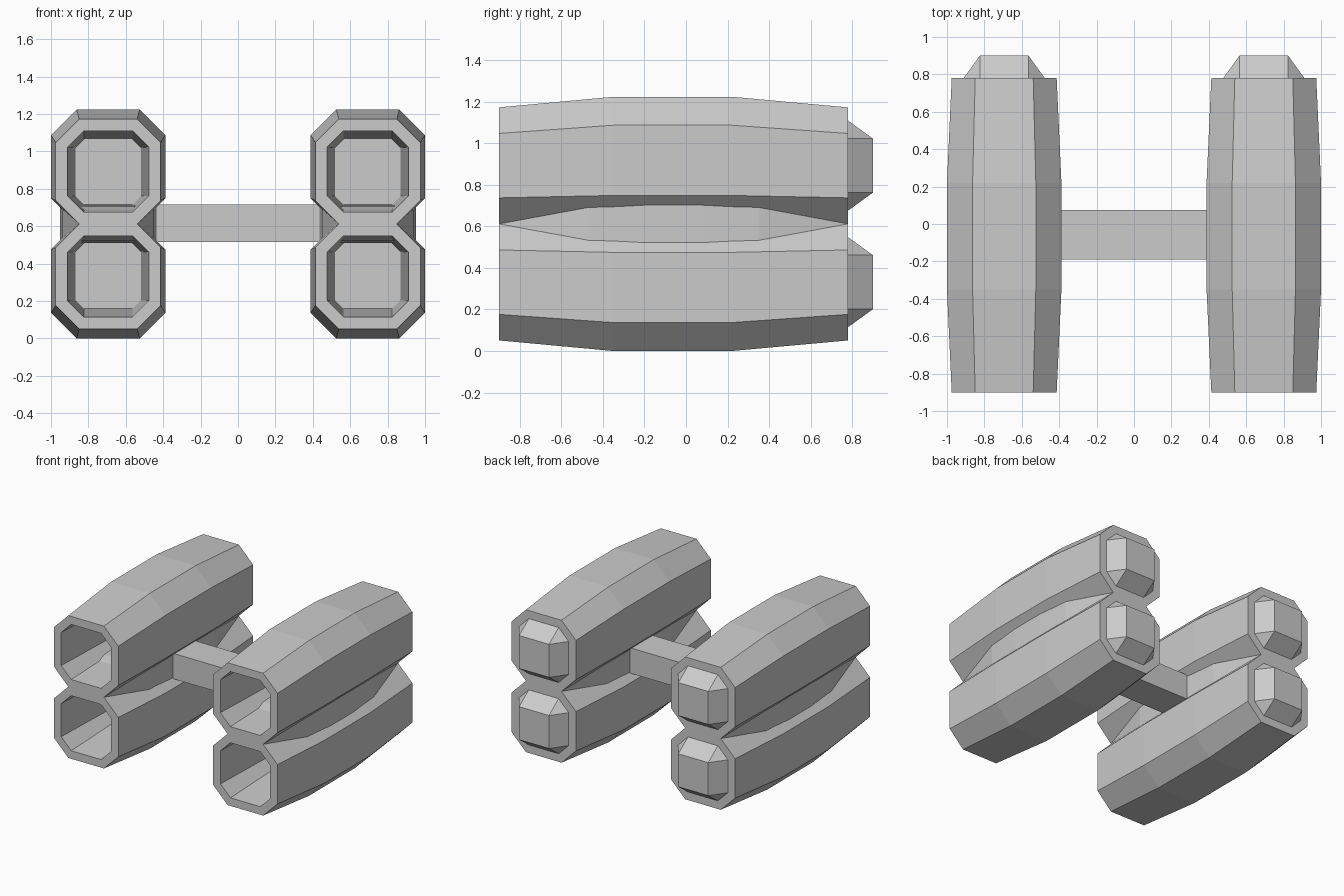
import bpy, bmesh

if "Cube" in bpy.data.objects:
    bpy.data.objects.remove(bpy.data.objects["Cube"])

CX, CZ = 0.694, 0.612   # centre of each barrel pair


def ring(bm, y, R, c, x0, z0):
    """Chamfered-square ring: half size R, half flat length c."""
    pts = [(c, R), (R, c), (R, -c), (c, -R), (-c, -R), (-R, -c), (-R, c), (-c, R)]
    return [bm.verts.new((x0 + x, y, z0 + z)) for x, z in pts]


def finish(bm, name):
    bmesh.ops.remove_doubles(bm, verts=bm.verts, dist=0.0005)
    bmesh.ops.recalc_face_normals(bm, faces=bm.faces)
    me = bpy.data.meshes.new(name)
    bm.to_mesh(me)
    bm.free()
    ob = bpy.data.objects.new(name, me)
    bpy.context.collection.objects.link(ob)
    return ob


def barrel(name, sx, sz):
    """Hollow octagonal barrel: bore, rim, bowed body, tail plug."""
    bm = bmesh.new()
    # y, half size, half flat, z offset from pair centre
    rows = [(0.30, 0.175, 0.130, 0.278), (-0.90, 0.217, 0.130, 0.2805),
            (-0.90, 0.2805, 0.155, 0.2805), (-0.35, 0.306, 0.169, 0.306),
            (0.22, 0.306, 0.169, 0.306), (0.78, 0.2805, 0.155, 0.2805),
            (0.78, 0.217, 0.130, 0.2805), (0.90, 0.130, 0.130, 0.2805)]
    rings = [ring(bm, y, R, c, sx * CX, CZ + sz * o) for y, R, c, o in rows]
    for a, b in zip(rings, rings[1:]):
        for i in range(8):
            j = (i + 1) % 8
            bm.faces.new((a[i], a[j], b[j], b[i]))
    bm.faces.new(rings[0])
    bm.faces.new(rings[-1])
    return finish(bm, name)


def web(name, sx):
    """Lens-shaped filler in the groove between two barrels."""
    bm = bmesh.new()
    rows = [(-0.90, 0.155, 0.002), (-0.47, 0.245, 0.092), (-0.20, 0.259, 0.102),
            (0.08, 0.259, 0.102), (0.35, 0.245, 0.092), (0.78, 0.155, 0.002)]
    rings = [[bm.verts.new((sx * CX + u * w, y, CZ + v * h))
              for u, v in ((1, 1), (1, -1), (-1, -1), (-1, 1))] for y, w, h in rows]
    for a, b in zip(rings, rings[1:]):
        for i in range(4):
            j = (i + 1) % 4
            bm.faces.new((a[i], a[j], b[j], b[i]))
    bm.faces.new(rings[0])
    bm.faces.new(rings[-1])
    return finish(bm, name)


for sx, side in ((-1, "left"), (1, "right")):
    barrel(f"lower_barrel_{side}", sx, -1)
    barrel(f"upper_barrel_{side}", sx, 1)
    web(f"barrel_web_{side}", sx)

# cross bar joining both pairs
bpy.ops.mesh.primitive_cube_add(size=1, location=(0, -0.057, CZ + 0.003))
bar = bpy.context.object
bar.name = "cross_bar"
bar.scale = (0.92, 0.265, 0.2)
